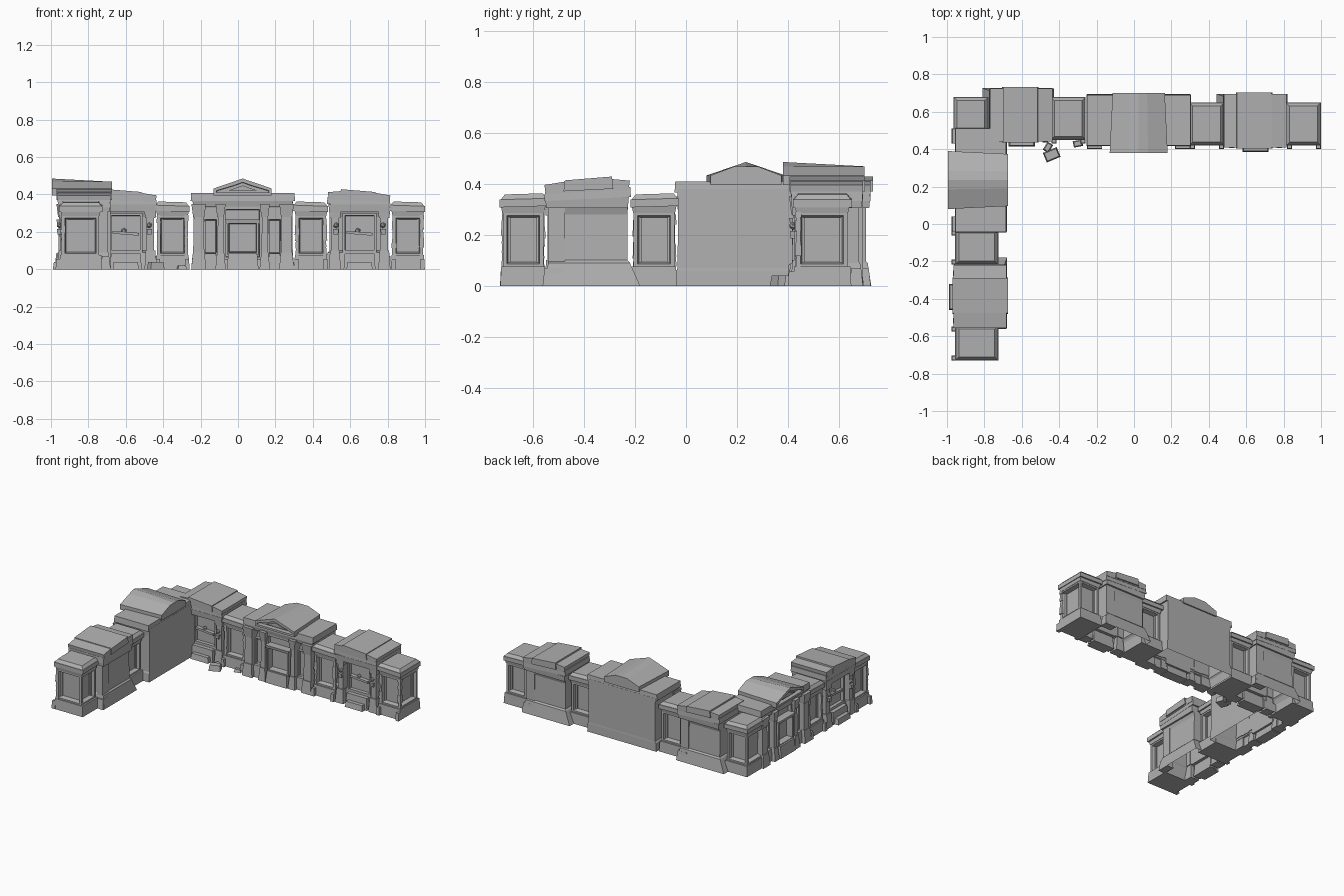
import bpy, bmesh, math, random
from mathutils import Matrix

if "Cube" in bpy.data.objects:
    bpy.data.objects.remove(bpy.data.objects["Cube"], do_unlink=True)
random.seed(4)

stone = bpy.data.materials.new("grey stone")
stone.use_nodes = True
GREY = (0.44, 0.44, 0.44, 1)
stone.diffuse_color = GREY
stone.node_tree.nodes["Principled BSDF"].inputs["Base Color"].default_value = GREY


def finish(name, bm, place):
    bm.transform(place)
    bmesh.ops.recalc_face_normals(bm, faces=bm.faces)
    mesh = bpy.data.meshes.new(name)
    bm.to_mesh(mesh)
    bm.free()
    mesh.materials.append(stone)
    obj = bpy.data.objects.new(name, mesh)
    bpy.context.collection.objects.link(obj)


def panel_faces(bm, test, thickness, depth, slope=0.002):
    """Inset matching faces and push the inner face inwards."""
    for f in [f for f in bm.faces if test(f.normal)]:
        n = f.normal.copy()
        bmesh.ops.inset_individual(bm, faces=[f], thickness=thickness)
        bmesh.ops.inset_individual(bm, faces=[f], thickness=slope)
        bmesh.ops.translate(bm, verts=f.verts[:], vec=-n * depth)


def block(name, place, u, v, z, taper=0.0, tilt=0.0, panel=None, frame=0.03, depth=0.02, slope=0.002):
    """Box over ranges u, v, z; taper narrows the top, tilt slopes it along u."""
    bm = bmesh.new()
    bmesh.ops.create_cube(bm, size=1)
    mid = [(a + b) / 2 for a, b in (u, v, z)]
    size = [b - a for a, b in (u, v, z)]
    for p in bm.verts:
        s = p.co * 2
        t = taper if s.z > 0 else 0
        x = mid[0] + s.x * (size[0] / 2 - t)
        y = mid[1] + s.y * (size[1] / 2 - t)
        p.co = (x, y, mid[2] + s.z * size[2] / 2 + tilt * (x - mid[0]))
    bm.normal_update()
    if panel:
        panel_faces(bm, panel, frame, depth, slope)
    finish(name, bm, place)


def shell(name, place, rings):
    """Hollow mass, open below, through rings of (z, u0, u1, v0, v1)."""
    bm = bmesh.new()
    loops = [[bm.verts.new(p) for p in ((a, c, z), (b, c, z), (b, d, z), (a, d, z))]
             for z, a, b, c, d in rings]
    for low, high in zip(loops, loops[1:]):
        for i in range(4):
            j = (i + 1) % 4
            bm.faces.new((low[i], low[j], high[j], high[i]))
    bm.faces.new(loops[-1])
    finish(name, bm, place)


def prism(name, place, outline, v, rear=1.0, rear_top=1.0, panel=None, frame=0.02, depth=0.02):
    """Front outline of (u, z) points run along v; the rear may narrow and drop."""
    bm = bmesh.new()
    face = bm.faces.new([bm.verts.new((a, v[0], b)) for a, b in outline])
    new = bmesh.ops.extrude_face_region(bm, geom=[face])["geom"]
    for p in [g for g in new if isinstance(g, bmesh.types.BMVert)]:
        p.co = (p.co.x * rear, v[1], min(p.co.z, rear_top))
    bmesh.ops.recalc_face_normals(bm, faces=bm.faces)
    bm.normal_update()
    if panel:
        panel_faces(bm, panel, frame, depth)
    finish(name, bm, place)


def ball(name, place, pos, r):
    bm = bmesh.new()
    bmesh.ops.create_icosphere(bm, subdivisions=1, radius=r)
    finish(name, bm, place @ Matrix.Translation(pos))


def quoins(name, place, u, v, z0, z1):
    """Stack of worn corner stones of uneven width."""
    z = z0
    while z < z1 - 0.01:
        h = min(random.uniform(0.03, 0.055), z1 - z)
        w = random.uniform(0.008, 0.014)
        block(name, place, (u - w, u + w), (v - w, v + w), (z, z + h), 0.002)
        z += h


front = lambda n: n.y < -0.9
walls = lambda n: abs(n.z) < 0.5


def pier(place, u):
    m = place @ Matrix.Translation((u, 0, 0))
    block("pier_base", m, (-0.09, 0.09), (-0.13, 0.098), (0, 0.075), 0.004)
    block("pier_shaft", m, (-0.08, 0.08), (-0.116, 0.082), (0.07, 0.29), 0, 0, walls, 0.022, 0.03, 0.01)
    block("pier_neck", m, (-0.082, 0.082), (-0.118, 0.085), (0.285, 0.315), -0.006)
    block("pier_cap", m, (-0.096, 0.092), (-0.131, 0.1), (0.31, 0.34), 0, -0.03)
    block("pier_cap_top", m, (-0.094, 0.09), (-0.129, 0.098), (0.338, 0.36), 0.018, -0.03)
    for s in (-1, 1):
        block("pier_foot", m, sorted((s * 0.064, s * 0.091)), (-0.15, -0.12), (0, 0.055), 0.003)
        quoins("pier_corner_stone", m, s * 0.074, -0.11, 0.075, 0.29)


def tower(place, u):
    m = place @ Matrix.Translation((u, 0, 0))
    # Waisted mass that flares at the foot and under the cap
    shell("tower_body", m, [(0, -0.21, 0.165, -0.11, 0.146), (0.09, -0.17, 0.15, -0.1, 0.132),
                            (0.1, -0.16, 0.145, -0.075, 0.122), (0.28, -0.16, 0.145, -0.075, 0.118),
                            (0.35, -0.165, 0.155, -0.1, 0.14)])
    block("tower_niche", m, (-0.09, 0.09), (-0.1, -0.07), (0.09, 0.3), 0, 0, front, 0.018, 0.022)
    block("tower_ledge", m, (-0.07, 0.07), (-0.105, -0.075), (0.185, 0.2), 0, -0.08)
    ball("tower_boss", m, (-0.01, -0.085, 0.205), 0.016)
    block("tower_step", m, (-0.07, 0.07), (-0.165, -0.1), (0, 0.04), 0.006)
    block("tower_plinth", m, (-0.085, 0.085), (-0.135, -0.08), (0, 0.085), 0.006)
    for s in (-1, 1):
        side = lambda a, b: sorted((s * a, s * b))
        block("tower_pilaster_base", m, side(0.1, 0.165), (-0.14, -0.07), (0, 0.1), 0.007)
        block("tower_pilaster", m, side(0.11, 0.152), (-0.125, -0.07), (0.1, 0.3))
        block("tower_pilaster_head", m, side(0.103, 0.16), (-0.132, -0.07), (0.275, 0.33), -0.004)
        ball("tower_lamp", m, (s * 0.125, -0.13, 0.235), 0.016)
        block("tower_lamp_bracket", m, side(0.115, 0.138), (-0.14, -0.12), (0.185, 0.215), -0.003)
    # Narrow rear buttress on the lower side of the cap
    block("tower_buttress_base", m, (0.085, 0.172), (0.09, 0.144), (0, 0.07), 0.008)
    block("tower_buttress", m, (0.085, 0.15), (0.08, 0.126), (0.065, 0.34))
    block("tower_lintel", m, (-0.162, 0.158), (-0.135, 0.138), (0.305, 0.345), -0.004)
    block("tower_cornice", m, (-0.174, 0.165), (-0.138, 0.143), (0.34, 0.378), 0.002, -0.05)
    # Sloping broken cap with a slightly deeper middle
    cap = [(-0.165, 0.375), (0.16, 0.36), (0.165, 0.395), (0.085, 0.408), (-0.1, 0.418), (-0.17, 0.412)]
    prism("tower_cap", m, cap, (-0.14, 0.144))
    middle = [(-0.105, 0.38), (0.09, 0.37), (0.085, 0.413), (-0.1, 0.428)]
    prism("tower_cap_middle", m, middle, (-0.145, 0.152))


def hall(place):
    # Plain rear mass with a broad cornice
    shell("hall_body", place, [(0, -0.275, 0.275, -0.11, 0.145), (0.06, -0.27, 0.272, -0.1, 0.144),
                               (0.07, -0.262, 0.268, -0.075, 0.143), (0.33, -0.262, 0.266, -0.075, 0.143),
                               (0.38, -0.27, 0.27, -0.1, 0.143)])
    block("hall_cornice", place, (-0.278, 0.28), (-0.132, 0.143), (0.365, 0.408), 0.003)
    block("hall_frieze", place, (-0.262, 0.262), (-0.12, 0.13), (0.335, 0.37), -0.008)
    # Gabled block across the roof with a sunken front and a flattened rear
    gable = [(-0.155, 0.395), (0.155, 0.395), (0.155, 0.432), (0.05, 0.468),
             (0, 0.485), (-0.05, 0.468), (-0.155, 0.432)]
    prism("hall_pediment", place, gable, (-0.17, 0.15), 0.9, 0.468, front, 0.02, 0.03)
    prism("pediment_relief", place, [(-0.08, 0.42), (0.08, 0.42), (0, 0.448)], (-0.155, -0.13))
    # Doorway
    block("door_surround", place, (-0.105, 0.105), (-0.115, -0.07), (0.05, 0.335), 0, 0, front, 0.022, 0.025)
    block("door_frame", place, (-0.085, 0.085), (-0.135, -0.07), (0.08, 0.255), 0, 0, front, 0.014, 0.05, 0.006)
    block("door_lintel", place, (-0.09, 0.09), (-0.142, -0.08), (0.245, 0.265), -0.004)
    block("door_step", place, (-0.085, 0.085), (-0.155, -0.08), (0, 0.085), 0.008)
    for s in (-1, 1):
        side = lambda a, b: sorted((s * a, s * b))
        # Flared outer and straight inner columns
        for name, c, w in (("outer", 0.235, 0.03), ("inner", 0.118, 0.018)):
            block(name + "_column_base", place, side(c - w - 0.01, c + w + 0.01),
                  (-0.15, -0.07), (0, 0.09), 0.009)
            block(name + "_column", place, side(c - w, c + w), (-0.135, -0.07), (0.085, 0.3), 0.004)
            block(name + "_column_head", place, side(c - w, c + w), (-0.137, -0.07), (0.28, 0.35), -0.009)
        block("side_panel", place, side(0.136, 0.206), (-0.098, -0.07), (0.08, 0.27), 0, 0, front, 0.01, 0.018)
        block("side_plinth", place, side(0.136, 0.206), (-0.125, -0.08), (0, 0.085), 0.006)


# Long rear wing, its left half set slightly further back
rear = Matrix.Translation((0.025, 0.55, 0))
rear_left = Matrix.Translation((0.025, 0.58, 0))
side_wing = Matrix.Translation((-0.825, 0.235, 0)) @ Matrix.Rotation(-math.pi / 2, 4, "Z")
hall(rear)
tower(rear, 0.625)
pier(rear, 0.365)
pier(rear, 0.883)
tower(rear_left, -0.625)
pier(rear_left, -0.375)
pier(rear_left, -0.895)

# Side wing turned to face outwards
hall(side_wing)
tower(side_wing, 0.625)
pier(side_wing, 0.36)
pier(side_wing, 0.873)

# Fallen stones by the rear wing
for x, y, w, h, turn in ((-0.44, 0.37, 0.04, 0.04, 0.4), (-0.46, 0.41, 0.025, 0.03, 1.0),
                         (-0.3, 0.43, 0.025, 0.02, 0.2)):
    spot = Matrix.Translation((x, y, 0)) @ Matrix.Rotation(turn, 4, "Z")
    block("fallen_stone", spot, (-w, w), (-w * 0.7, w * 0.7), (0, h), 0.006)
